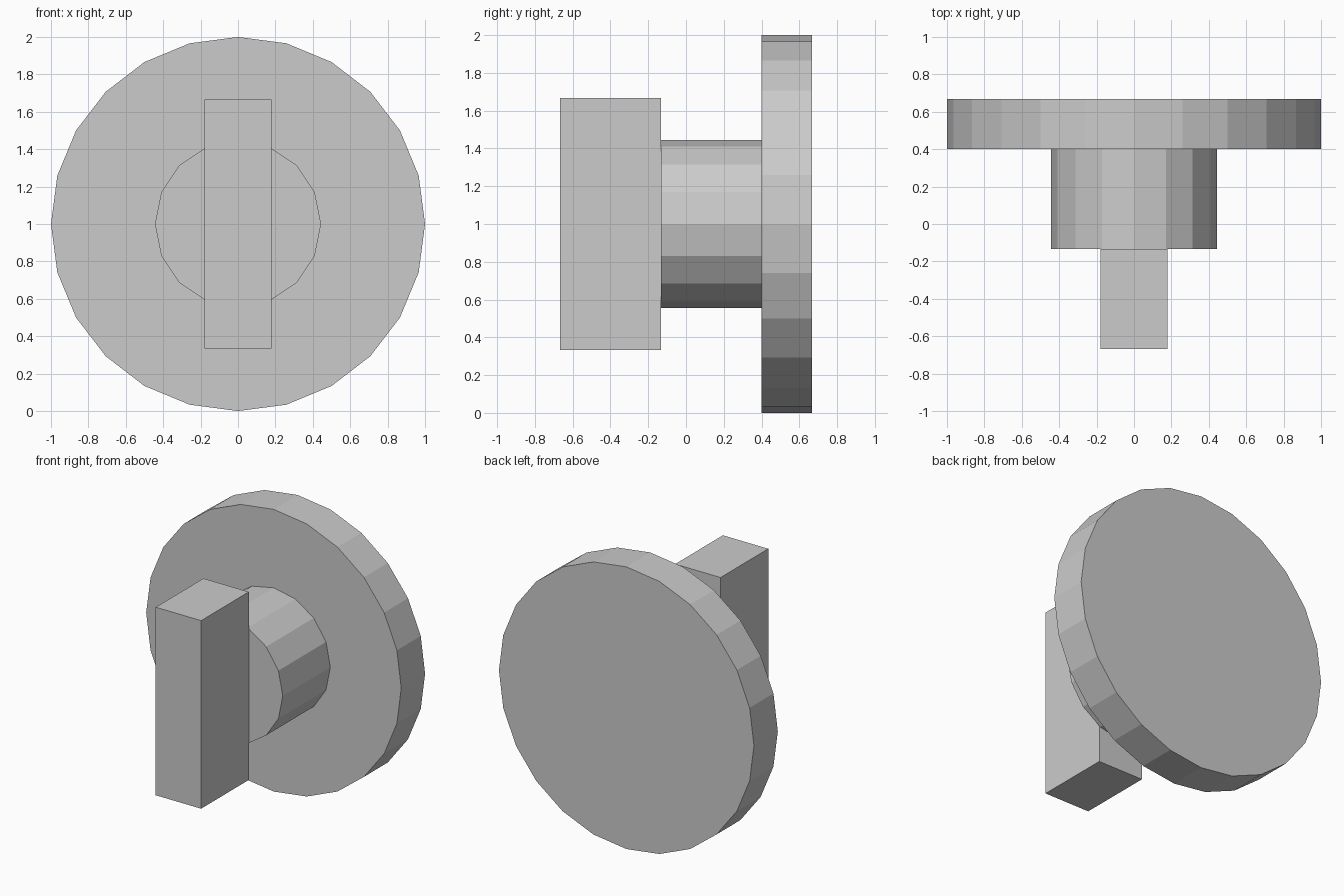
import bpy
import math

if "Cube" in bpy.data.objects:
    bpy.data.objects.remove(bpy.data.objects["Cube"])

CENTRE_Z = 1.0


def disc(name, sides, radius, y0, y1):
    """Flat-sided cylinder running along y."""
    bpy.ops.mesh.primitive_cylinder_add(
        vertices=sides, radius=radius, depth=y1 - y0,
        location=(0, (y0 + y1) / 2, CENTRE_Z), rotation=(math.pi / 2, 0, 0))
    bpy.context.object.name = name


# Round back plate and the neck in front of it
disc("back_plate", 24, 1.0, 0.4, 0.667)
disc("neck", 16, 0.444, -0.133, 0.4)

# Upright grip bar
bpy.ops.mesh.primitive_cube_add(size=1, location=(0, -0.4, CENTRE_Z))
grip = bpy.context.object
grip.name = "grip_bar"
grip.scale = (0.356, 0.534, 1.333)
bpy.ops.object.transform_apply(location=False, rotation=False, scale=True)
